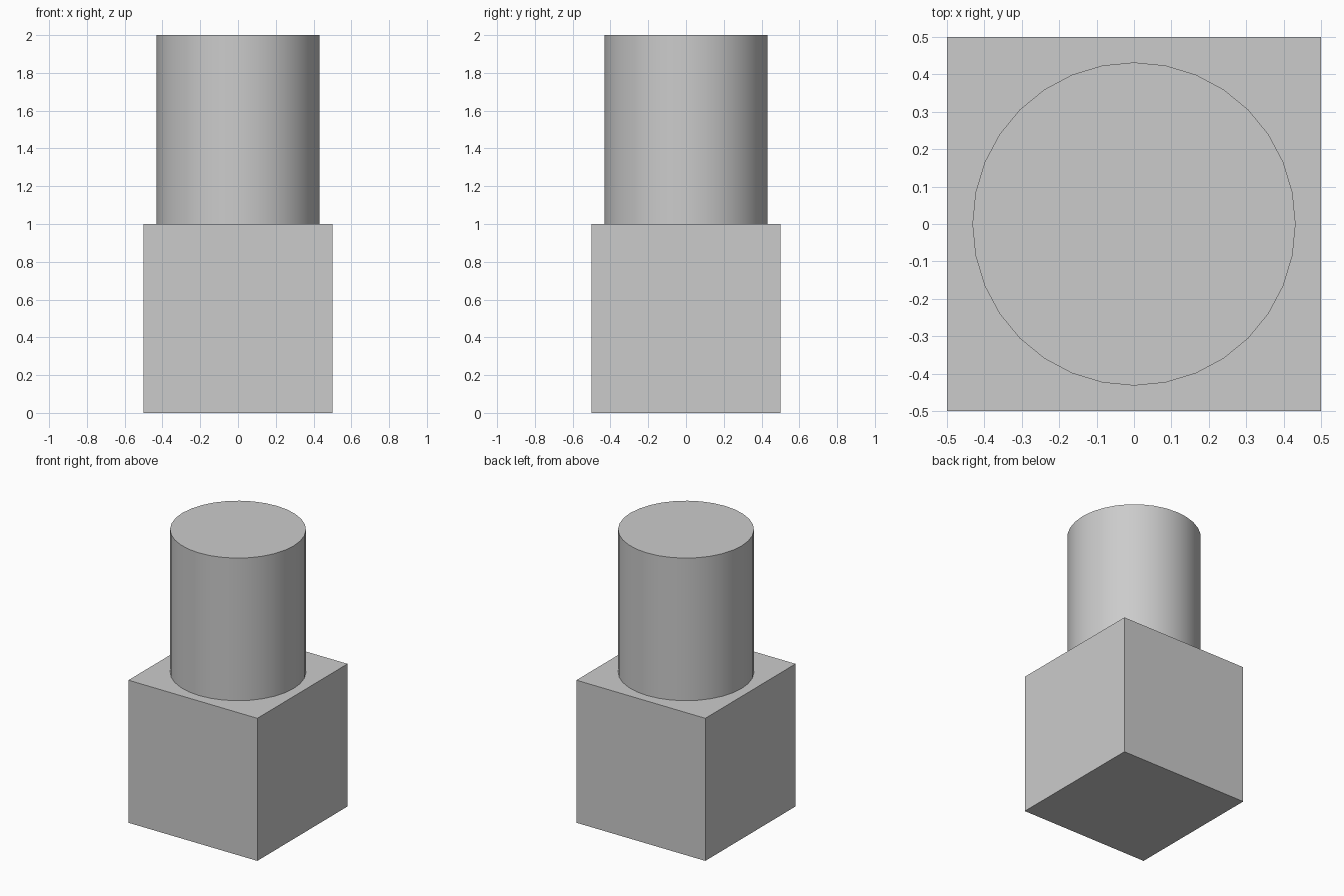
import bpy
import math

cube = bpy.data.objects.get("Cube")
if cube:
    bpy.data.objects.remove(cube, do_unlink=True)

# Single plain grey
grey = bpy.data.materials.new("light_grey")
grey.use_nodes = True
colour = (0.6, 0.6, 0.6, 1.0)
grey.diffuse_color = colour
grey.node_tree.nodes["Principled BSDF"].inputs["Base Color"].default_value = colour


def finish(name):
    obj = bpy.context.object
    obj.name = name
    obj.data.materials.append(grey)
    return obj


# Square base block
bpy.ops.mesh.primitive_cube_add(size=1, location=(0, 0, 0.5))
finish("base_block")

# Round column standing on the block
bpy.ops.mesh.primitive_cylinder_add(vertices=32, radius=0.432, depth=1, location=(0, 0, 1.5))
finish("column")
bpy.ops.object.shade_smooth_by_angle(angle=math.radians(30))
